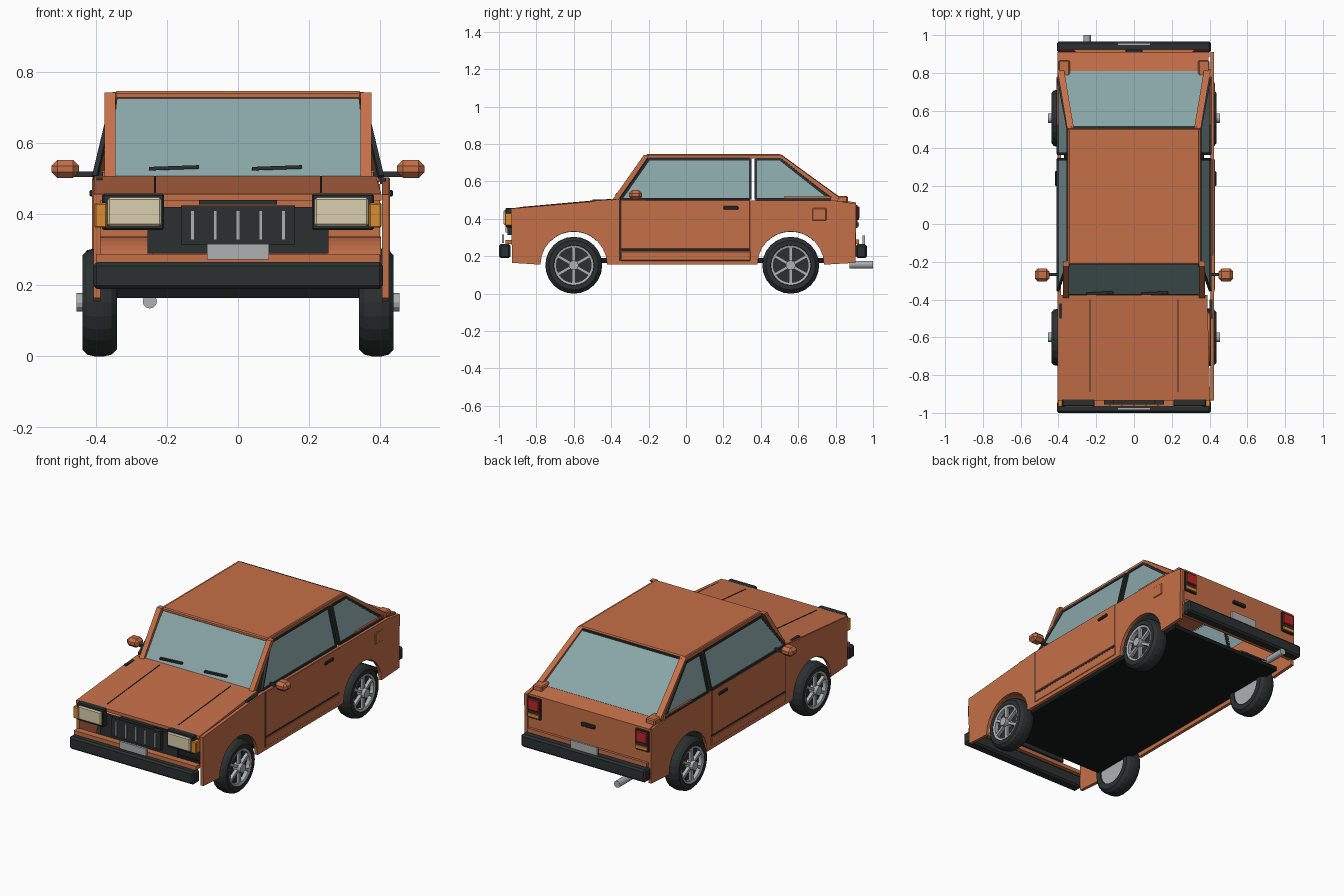
import bpy, bmesh
from math import sin, cos, pi
from mathutils import Vector, Matrix

if "Cube" in bpy.data.objects:
    bpy.data.objects.remove(bpy.data.objects["Cube"])


def material(name, rgb):
    m = bpy.data.materials.new(name)
    m.diffuse_color = (*rgb, 1)
    m.use_nodes = True
    m.node_tree.nodes["Principled BSDF"].inputs["Base Color"].default_value = m.diffuse_color
    return m


PAINT = material("orange_paint", (0.56, 0.16, 0.065))
DARK = material("dark_trim", (0.025, 0.03, 0.03))
BLACK = material("underbody", (0.008, 0.01, 0.01))
GREY = material("liner_grey", (0.1, 0.13, 0.14))
GLASS = material("window_glass", (0.25, 0.38, 0.39))
CREAM = material("lamp_cream", (0.7, 0.62, 0.42))
AMBER = material("lamp_amber", (0.7, 0.26, 0.03))
RED = material("lamp_red", (0.5, 0.02, 0.02))
METAL = material("metal", (0.42, 0.44, 0.45))


def finish(name, bm, mat, bevel=0):
    bmesh.ops.recalc_face_normals(bm, faces=bm.faces[:])
    me = bpy.data.meshes.new(name)
    bm.to_mesh(me)
    bm.free()
    me.materials.append(mat)
    ob = bpy.data.objects.new(name, me)
    bpy.context.collection.objects.link(ob)
    if bevel:
        mod = ob.modifiers.new("bevel", "BEVEL")
        mod.width, mod.segments = bevel, 1
    return ob


def box(name, x, y, z, mat, bevel=0):
    bm = bmesh.new()
    size = Matrix.Diagonal((x[1] - x[0], y[1] - y[0], z[1] - z[0], 1))
    mid = Matrix.Translation((sum(x) / 2, sum(y) / 2, sum(z) / 2))
    bmesh.ops.create_cube(bm, size=1, matrix=mid @ size)
    return finish(name, bm, mat, bevel)


def slab(name, pts, offset, mat, bevel=0):
    """Polygon extruded by a vector."""
    bm = bmesh.new()
    f = bm.faces.new([bm.verts.new(p) for p in pts])
    new = bmesh.ops.extrude_face_region(bm, geom=[f], use_keep_orig=True)["geom"]
    bmesh.ops.translate(bm, vec=offset, verts=[v for v in new if isinstance(v, bmesh.types.BMVert)])
    return finish(name, bm, mat, bevel)


def beam(name, a, b, w, h, mat):
    a, b = Vector(a), Vector(b)
    d = b - a
    rot = d.to_track_quat('Y', 'Z').to_matrix().to_4x4()
    bm = bmesh.new()
    bmesh.ops.create_cube(bm, size=1, matrix=Matrix.Translation((a + b) / 2) @ rot @ Matrix.Diagonal((w, d.length, h, 1)))
    return finish(name, bm, mat)


def lathe(name, profile, centre, side, mat, n=24):
    """Closed (radius, x) profile turned round the x axis."""
    bm = bmesh.new()
    rings = [[bm.verts.new((centre[0] + side * x, centre[1] + r * cos(2 * pi * i / n),
                            centre[2] + r * sin(2 * pi * i / n))) for r, x in profile] for i in range(n)]
    k = len(profile)
    for i in range(n):
        a, b = rings[i], rings[(i + 1) % n]
        for j in range(k):
            bm.faces.new((a[j], a[(j + 1) % k], b[(j + 1) % k], b[j]))
    return finish(name, bm, mat)


def disc(name, r, x0, x1, centre, side, mat, n=24):
    pts = [(centre[0] + side * x0, centre[1] + r * cos(2 * pi * i / n), centre[2] + r * sin(2 * pi * i / n))
           for i in range(n)]
    return slab(name, pts, (side * (x1 - x0), 0, 0), mat)


def arc(yc, r, a0, a1, n=12):
    return [(yc + r * cos(a0 + (a1 - a0) * i / n), 0.155 + r * sin(a0 + (a1 - a0) * i / n)) for i in range(n + 1)]


FRONT, REAR = -0.6, 0.56

# Body sides with wheel arches, the right one set slightly further out
outline = ([(-0.93, 0.165)] + arc(FRONT, 0.178, pi, 0) + arc(REAR, 0.178, pi, 0)
           + [(0.905, 0.165), (0.91, 0.48), (0.8, 0.497), (-0.38, 0.503), (-0.935, 0.455)])
for side, x in ((1, 0.424), (-1, 0.406)):
    X = side * x
    slab("body_side", [(X, y, z) for y, z in outline], (-side * 0.019, 0, 0), PAINT)
    span = lambda a, b: sorted((X + side * a, X + side * b))
    box("door_panel", span(-0.01, 0.004), (-0.35, 0.342), (0.238, 0.502), PAINT, 0.003)
    box("sill", span(-0.02, 0.003), (-0.35, 0.345), (0.175, 0.228), PAINT, 0.004)
    box("sill_shadow", span(-0.02, 0.001), (-0.35, 0.345), (0.228, 0.238), DARK)
    box("door_seam", span(-0.01, 0.001), (-0.357, -0.35), (0.175, 0.5), DARK)
    box("door_handle", span(0, 0.012), (0.2, 0.28), (0.45, 0.468), DARK, 0.004)
    box("fender_vent", span(-0.025, -0.008), (-0.5, -0.4), (0.485, 0.503), DARK)
box("fuel_flap", (0.42, 0.428), (0.677, 0.75), (0.39, 0.457), PAINT, 0.003)

# Floor
box("floor", (-0.37, 0.37), (-0.72, 0.8), (0.165, 0.19), BLACK)

# Bonnet, cowl and boot deck
slab("bonnet", [(-0.403, -0.935, 0.457), (0.403, -0.935, 0.457), (0.388, -0.375, 0.507), (-0.403, -0.375, 0.507)],
     (0, 0, -0.018), PAINT)
for s in (1, -1):
    beam("bonnet_crease", (s * 0.233, -0.89, 0.461), (s * 0.233, -0.4, 0.505), 0.006, 0.004, DARK)
slab("boot_deck", [(-0.39, 0.79, 0.508), (0.39, 0.79, 0.508), (0.395, 0.91, 0.487), (-0.395, 0.91, 0.487)],
     (0, 0, -0.018), PAINT)
box("tail_panel", (-0.4, 0.4), (0.885, 0.91), (0.2, 0.485), PAINT)
box("tail_ledge", (-0.39, 0.39), (0.9, 0.925), (0.265, 0.29), PAINT)

# Roof, windscreen and rear window
box("roof", (-0.347, 0.347), (-0.215, 0.505), (0.722, 0.746), PAINT, 0.006)
slab("windscreen", [(-0.365, -0.372, 0.505), (0.365, -0.372, 0.505), (0.34, -0.21, 0.73), (-0.34, -0.21, 0.73)],
     (0, 0.01, -0.008), GLASS)
slab("rear_window", [(-0.38, 0.81, 0.507), (0.38, 0.81, 0.507), (0.32, 0.515, 0.73), (-0.32, 0.515, 0.73)],
     (0, -0.01, -0.01), GLASS)
beam("rear_window_header", (-0.33, 0.508, 0.73), (0.33, 0.508, 0.73), 0.015, 0.018, DARK)
for x in (-0.18, 0.11):
    beam("wiper", (x - 0.07, -0.37, 0.528), (x + 0.07, -0.363, 0.533), 0.014, 0.01, DARK)

for s in (1, -1):
    # Pillars and rear shoulder caps
    slab("front_pillar", [(s * 0.345, y, z) for y, z in
                          ((-0.393, 0.503), (-0.36, 0.503), (-0.195, 0.742), (-0.225, 0.742))],
         (s * 0.03, 0, 0), PAINT)
    beam("rear_pillar", (s * 0.335, 0.5, 0.734), (s * 0.388, 0.815, 0.505), 0.035, 0.024, PAINT)
    box("shoulder_cap", sorted((s * 0.34, s * 0.4)), (0.765, 0.865), (0.488, 0.523), PAINT, 0.006)
    box("shoulder_strip", sorted((s * 0.388, s * 0.408)), (0.525, 0.78), (0.493, 0.52), PAINT)

    # Side windows leaning inwards, with dark frames
    lean = lambda y, z: (s * (0.402 - (z - 0.505) * 0.24), y, z)
    for name, shape in (("door", ((-0.35, 0.505), (0.343, 0.505), (0.343, 0.72), (-0.2, 0.72))),
                        ("quarter", ((0.372, 0.505), (0.775, 0.505), (0.505, 0.718), (0.372, 0.718)))):
        pts = [lean(*p) for p in shape]
        slab(name + "_window", pts, (-s * 0.008, 0, 0), GLASS)
        for i in range(4):
            beam(name + "_window_frame", pts[i], pts[(i + 1) % 4], 0.014, 0.014, DARK)
    beam("roof_rail", (s * 0.345, -0.21, 0.732), (s * 0.345, 0.5, 0.732), 0.016, 0.02, PAINT)

    # Mirrors
    box("mirror_arm", sorted((s * 0.38, s * 0.465)), (-0.275, -0.26), (0.505, 0.52), DARK)
    box("mirror", sorted((s * 0.447, s * 0.525)), (-0.305, -0.235), (0.502, 0.553), PAINT, 0.017)

    # Headlamps and indicators
    box("headlamp_frame", sorted((s * 0.208, s * 0.382)), (-0.965, -0.925), (0.355, 0.458), DARK, 0.005)
    box("headlamp", sorted((s * 0.215, s * 0.367)), (-0.975, -0.95), (0.366, 0.447), CREAM, 0.006)
    box("indicator", sorted((s * 0.368, s * 0.404)), (-0.968, -0.925), (0.362, 0.432), AMBER, 0.004)

    # Tail lamps
    box("tail_lamp_frame", sorted((s * 0.31, s * 0.397)), (0.9, 0.918), (0.35, 0.475), DARK, 0.004)
    box("tail_lamp", sorted((s * 0.318, s * 0.392)), (0.91, 0.927), (0.4, 0.466), RED, 0.004)
    box("tail_indicator", sorted((s * 0.318, s * 0.392)), (0.91, 0.925), (0.36, 0.38), AMBER)

# Grille, front panels
box("grille", (-0.16, 0.16), (-0.955, -0.93), (0.315, 0.425), DARK)
box("grille_back", (-0.255, 0.255), (-0.93, -0.915), (0.29, 0.42), DARK)
box("grille_top_trim", (-0.11, 0.11), (-0.955, -0.93), (0.427, 0.44), DARK)
for i in range(5):
    x = (i - 2) * 0.064
    box("grille_bar", (x - 0.005, x + 0.005), (-0.964, -0.95), (0.328, 0.41), METAL)
box("front_valance", (-0.4, 0.4), (-0.965, -0.925), (0.265, 0.288), PAINT)

# Bumpers, plates, boot handle, exhaust
box("front_bumper", (-0.408, 0.408), (-1.0, -0.938), (0.19, 0.265), DARK, 0.01)
box("rear_bumper", (-0.408, 0.408), (0.908, 0.967), (0.19, 0.265), DARK, 0.01)
box("front_plate", (-0.087, 0.087), (-0.985, -0.972), (0.272, 0.316), METAL)
box("rear_plate", (-0.087, 0.087), (0.945, 0.957), (0.265, 0.312), METAL)
box("boot_handle", (-0.045, 0.045), (0.905, 0.925), (0.395, 0.415), DARK, 0.004)
slab("exhaust_pipe", [(-0.248 + 0.02 * cos(i * pi / 6), 0.875, 0.155 + 0.02 * sin(i * pi / 6)) for i in range(12)],
     (0, 0.125, 0), METAL)

# Wheels and arch liners
tyre = [(0.1, -0.05), (0.132, -0.05), (0.147, -0.034), (0.152, -0.012), (0.152, 0.012),
        (0.147, 0.034), (0.132, 0.048), (0.108, 0.048), (0.1, 0.03)]
rim = [(0.093, 0.02), (0.093, 0.043), (0.106, 0.047), (0.106, 0.02)]
for s in (1, -1):
    for yc, liner in ((FRONT, PAINT), (REAR, GREY)):
        c = (s * 0.39, yc, 0.152)
        lathe("tyre", tyre, c, s, DARK)
        lathe("rim", rim, c, s, METAL)
        disc("wheel_back", 0.102, -0.042, -0.03, c, s, METAL)
        disc("wheel_dish", 0.1, -0.03, 0.015, c, s, DARK)
        disc("hub", 0.026, 0.01, 0.064, c, s, METAL, 12)
        for i in range(6):
            a = pi / 6 + i * pi / 3
            d = Vector((0, cos(a), sin(a)))
            p = Vector(c) + Vector((s * 0.035, 0, 0))
            beam("spoke", p + d * 0.015, p + d * 0.098, 0.016, 0.02, METAL) if abs(d.z) > 0.9 else \
                beam("spoke", p + d * 0.015, p + d * 0.098, 0.02, 0.016, METAL)
        ring = arc(yc, 0.182, 0.25 * pi, 0.75 * pi) + arc(yc, 0.176, 0.75 * pi, 0.25 * pi)
        slab("arch_liner", [(s * 0.24, y, z) for y, z in ring], (s * 0.162, 0, 0), liner)
